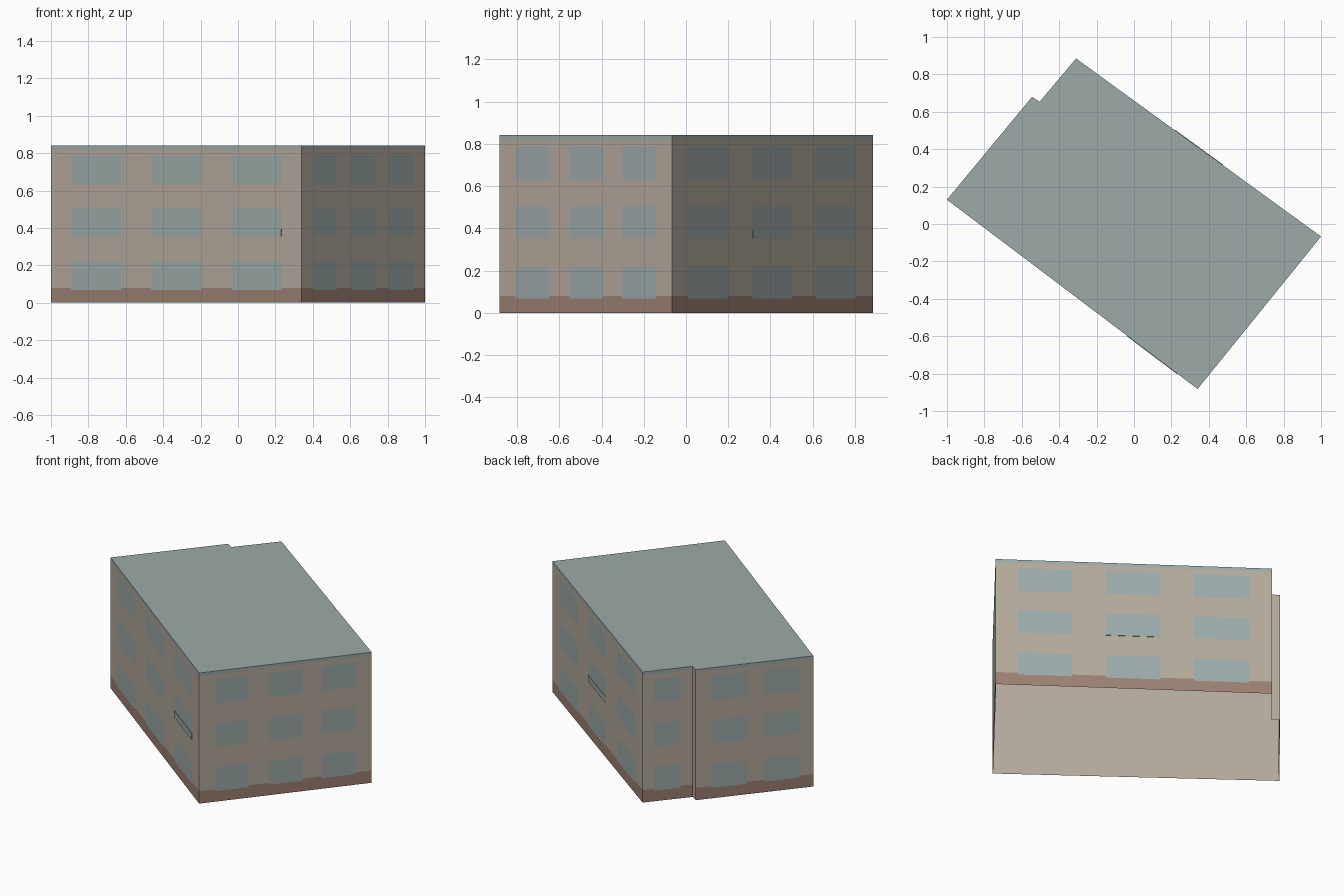
import bpy
import bmesh
from mathutils import Vector

cube = bpy.data.objects.get("Cube")
if cube:
    bpy.data.objects.remove(cube, do_unlink=True)


def make_material(name, rgb):
    """Flat material from 0-255 display values."""
    linear = [((c / 255 + 0.055) / 1.055) ** 2.4 for c in rgb] + [1.0]
    mat = bpy.data.materials.new(name)
    mat.use_nodes = True
    mat.diffuse_color = linear
    mat.node_tree.nodes["Principled BSDF"].inputs["Base Color"].default_value = linear
    return mat


MATERIALS = [make_material("beige_plaster", (180, 170, 157)),
             make_material("blue_grey", (156, 170, 169)),
             make_material("brown_plinth", (156, 128, 114))]
PLASTER, GLASS, PLINTH = range(3)

# Heights of the plinth, roof edge and window rows
HEIGHT, TRIM, BASE = 0.842, 0.82, 0.08
ROWS = [(0.068, 0.22), (0.353, 0.503), (0.632, 0.787)]

# Corners of the floor plan, counter-clockwise
LEFT, FRONT, RIGHT = (-1, 0.13), (0.34, -0.882), (1, -0.067)
BACK, NOTCH_IN, NOTCH_OUT = (-0.31, 0.885), (-0.505, 0.653), (-0.545, 0.68)
PLAN = [LEFT, FRONT, RIGHT, BACK, NOTCH_IN, NOTCH_OUT]


def finish(name, bm):
    mesh = bpy.data.meshes.new(name)
    bm.to_mesh(mesh)
    bm.free()
    for mat in MATERIALS:
        mesh.materials.append(mat)
    bpy.context.collection.objects.link(bpy.data.objects.new(name, mesh))


def inside(value, spans):
    return any(a < value < b for a, b in spans)


def add_wall(bm, start, end, windows, plain=False):
    """Wall cut into cells; windows are spans along its length."""
    a, b = Vector((*start, 0)), Vector((*end, 0))
    us = sorted({0, 1, *(u for span in windows for u in span)})
    zs = sorted({0, BASE, TRIM, HEIGHT, *(z for row in ROWS for z in row)})
    grid = [[bm.verts.new(a.lerp(b, u) + Vector((0, 0, z))) for u in us] for z in zs]
    for j in range(len(zs) - 1):
        z = (zs[j] + zs[j + 1]) / 2
        for i in range(len(us) - 1):
            u = (us[i] + us[i + 1]) / 2
            face = bm.faces.new((grid[j][i], grid[j][i + 1],
                                 grid[j + 1][i + 1], grid[j + 1][i]))
            if plain:
                face.material_index = PLASTER
            elif z > TRIM or (inside(u, windows) and inside(z, ROWS)):
                face.material_index = GLASS
            elif z < BASE:
                face.material_index = PLINTH


FRONT_WINDOWS = [(0.08, 0.28), (0.40, 0.60), (0.72, 0.92)]
BACK_WINDOWS = [(0.08, 0.277), (0.40, 0.597), (0.718, 0.917)]

# Outer walls
bm = bmesh.new()
add_wall(bm, LEFT, FRONT, FRONT_WINDOWS)
add_wall(bm, FRONT, RIGHT, [(0.092, 0.285), (0.405, 0.60), (0.71, 0.905)])
add_wall(bm, RIGHT, BACK, BACK_WINDOWS)
add_wall(bm, BACK, NOTCH_IN, [(0.22, 0.75)])
add_wall(bm, NOTCH_IN, NOTCH_OUT, [], plain=True)
add_wall(bm, NOTCH_OUT, LEFT, [(0.13, 0.43), (0.585, 0.88)])
bmesh.ops.remove_doubles(bm, verts=bm.verts, dist=1e-5)
finish("outer_walls", bm)

# Flat roof
bm = bmesh.new()
bm.faces.new([bm.verts.new((x, y, HEIGHT)) for x, y in PLAN]).material_index = GLASS
finish("roof", bm)

# Plain inner lining of walls and ceiling, open at the bottom
bm = bmesh.new()
inner = [Vector((x, y, 0)) * 0.995 for x, y in PLAN]
low = [bm.verts.new(v) for v in inner]
high = [bm.verts.new(v + Vector((0, 0, HEIGHT - 0.004))) for v in inner]
for i in range(len(inner)):
    bm.faces.new((low[i], high[i], high[i - 1], low[i - 1]))
bm.faces.new(high[::-1])
bmesh.ops.recalc_face_normals(bm, faces=bm.faces)
bmesh.ops.reverse_faces(bm, faces=bm.faces)
finish("inner_lining", bm)


def add_window_rail(name, start, end, span):
    """Thin rail in front of a middle-row window."""
    a, b = Vector((*start, 0)), Vector((*end, 0))
    along = (b - a).normalized()
    out = Vector((along.y, -along.x, 0)) * 0.003
    p, q = a.lerp(b, span[0]), a.lerp(b, span[1])
    bm = bmesh.new()
    bottom = bm.faces.new([bm.verts.new(v + Vector((0, 0, ROWS[1][0])))
                           for v in (p, p + out, q + out, q)])
    result = bmesh.ops.extrude_face_region(bm, geom=[bottom], use_keep_orig=True)
    top = [v for v in result["geom"] if isinstance(v, bmesh.types.BMVert)]
    bmesh.ops.translate(bm, verts=top, vec=(0, 0, 0.04))
    bmesh.ops.recalc_face_normals(bm, faces=bm.faces)
    for face in bm.faces:
        face.material_index = GLASS
    finish(name, bm)


add_window_rail("front_window_rail", LEFT, FRONT, FRONT_WINDOWS[2])
add_window_rail("back_window_rail", RIGHT, BACK, BACK_WINDOWS[1])
